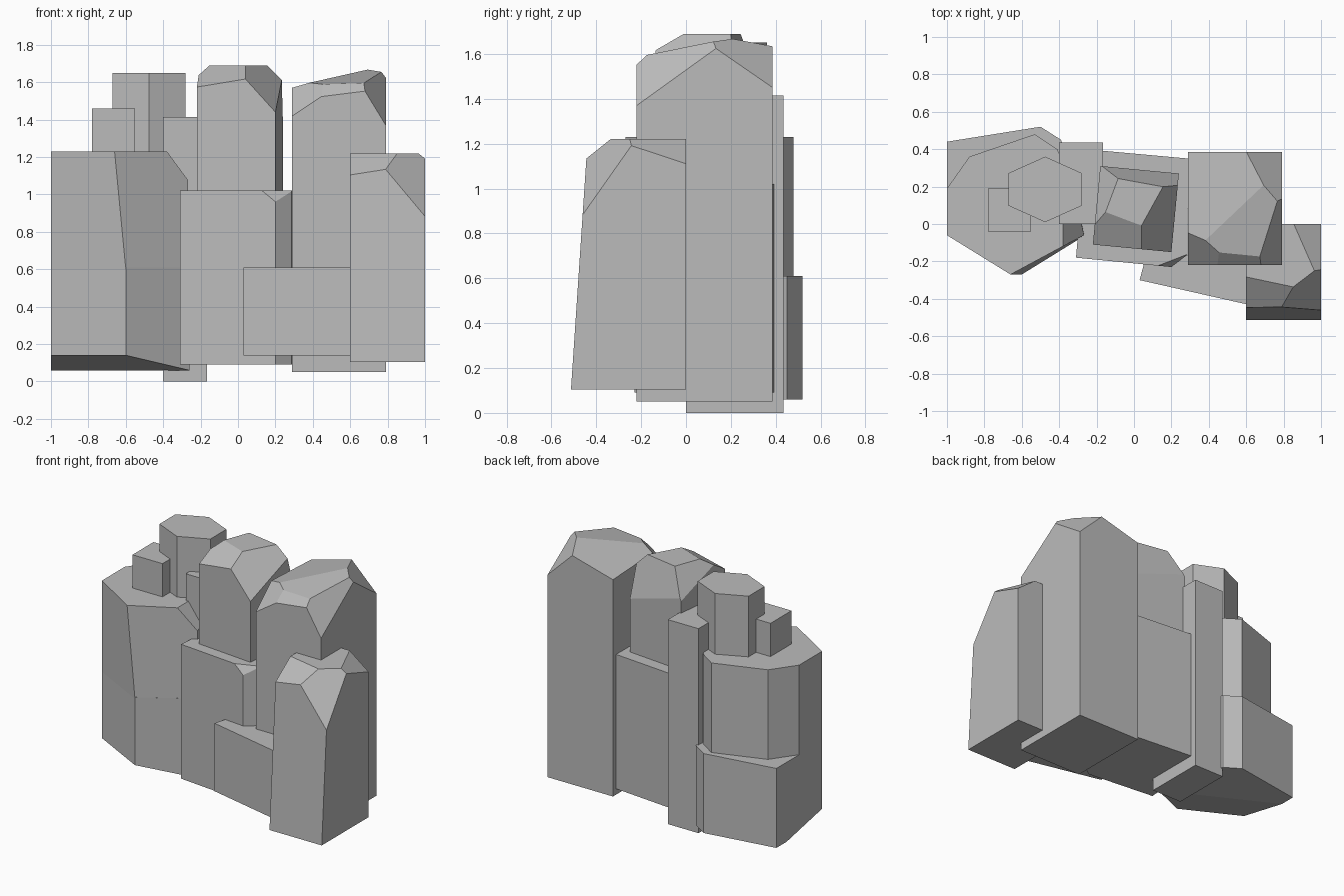
import bpy
import bmesh
from math import cos, sin, radians
from mathutils import Vector

default_cube = bpy.data.objects.get("Cube")
if default_cube:
    bpy.data.objects.remove(default_cube, do_unlink=True)

# One flat stone colour
stone = bpy.data.materials.new("grey stone")
stone.use_nodes = True
stone_colour = (0.5, 0.5, 0.5, 1)
stone.diffuse_color = stone_colour
shader = next(n for n in stone.node_tree.nodes if n.type == "BSDF_PRINCIPLED")
shader.inputs["Base Color"].default_value = stone_colour
shader.inputs["Roughness"].default_value = 0.9


def rectangle(left, right, front, back):
    return [(left, front), (right, front), (right, back), (left, back)]


def chisel(bm, centre, height, slope_x, slope_y, underside=False):
    """Slice along a sloping plane, given its height above the centre."""
    geometry = bm.verts[:] + bm.edges[:] + bm.faces[:]
    bmesh.ops.bisect_plane(
        bm, geom=geometry, dist=0.0001,
        plane_co=Vector((centre[0], centre[1], height)),
        plane_no=Vector((-slope_x, -slope_y, 1)).normalized(),
        clear_outer=not underside, clear_inner=underside)
    rim = [edge for edge in bm.edges if edge.is_boundary]
    if rim:
        bmesh.ops.holes_fill(bm, edges=rim, sides=0)


def rock(name, plan, bottom, top, centre=(0, 0), cuts=(), under=(), top_plan=None):
    """Raise a plan into a block, then chisel its facets."""
    bm = bmesh.new()
    lower = [bm.verts.new((x, y, bottom)) for x, y in plan]
    upper = [bm.verts.new((x, y, top)) for x, y in top_plan or plan]
    bm.faces.new(lower[::-1])
    bm.faces.new(upper)
    for i in range(len(plan)):
        j = (i + 1) % len(plan)
        bm.faces.new((lower[i], lower[j], upper[j], upper[i]))
    for cut in cuts:
        chisel(bm, centre, *cut)
    for cut in under:
        chisel(bm, centre, *cut, underside=True)
    bmesh.ops.recalc_face_normals(bm, faces=bm.faces[:])
    mesh = bpy.data.meshes.new(name)
    bm.to_mesh(mesh)
    bm.free()
    mesh.materials.append(stone)
    obj = bpy.data.objects.new(name, mesh)
    bpy.context.scene.collection.objects.link(obj)
    return obj


# Broad boulder: wide foot with a tilted underside, narrower shoulder above
front_corner = (-0.6, -0.27)
front_rim = [(-1, -0.06), front_corner, (-0.26, -0.06)]
boulder_centre = (-0.63, 0.12)
rock("boulder_foot",
     front_rim + [(-0.27, 0.1), (-0.39, 0.45), (-0.5, 0.52), (-1, 0.44)],
     0.06, 0.61, boulder_centre, under=[(0.063, -0.108, -0.206)])
shoulder_back = [(-0.3, 0.1), (-0.41, 0.4), (-0.53, 0.48), (-0.88, 0.36), (-1, 0.19)]
rock("boulder_shoulder", front_rim + shoulder_back, 0.6, 1.23, boulder_centre,
     cuts=[(1.57, -1.36, 0)],
     top_plan=[(-1, -0.06), (-0.66, -0.27), (-0.27, -0.06)] + shoulder_back)

# Small stones resting on the boulder
hexagon = [(-0.475 + 0.225 * cos(radians(a)), 0.185 + 0.175 * sin(radians(a)))
           for a in range(30, 390, 60)]
rock("hexagonal_stone", hexagon, 1.15, 1.65)
rock("small_cube_stone", rectangle(-0.78, -0.55, -0.04, 0.19), 1.15, 1.46)

# Narrow square pillar at the back
rock("back_pillar", rectangle(-0.4, -0.165, 0, 0.435), 0, 1.415)

# Wide middle block with a clipped front corner
rock("middle_block",
     [(-0.31, -0.18), (0.2, -0.23), (0.285, -0.165), (0.29, 0.35), (-0.26, 0.4)],
     0.09, 1.02, (0, 0.08), cuts=[(1.62, -0.66, 1.7)])

# Faceted stone rising out of the middle block
rock("middle_peak",
     [(-0.22, -0.11), (0.2, -0.15), (0.24, 0.27), (-0.18, 0.31)],
     0.9, 1.69, (0.01, 0.08),
     cuts=[(1.735, 0.22, 0.58),     # front
           (1.773, -1.05, 0.58),    # right
           (1.94, 1.6, -0.6),       # left
           (2.2, -0.64, -3.5)])     # back

# Tall faceted column
rock("tall_column", rectangle(0.29, 0.79, -0.22, 0.385), 0.05, 1.8, (0.54, 0.08),
     cuts=[(1.632, 0.27, -0.047),   # crown, back half
           (1.636, 0.05, 0.185),    # crown, front half
           (1.85, 0.667, 0.88),     # front left
           (1.82, 0.125, 0.95),     # front
           (1.996, -1.64, 0.72),    # right
           (1.904, -0.97, -0.69)])  # back right

# Leaning front stone
rock("front_stone", rectangle(0.6, 1, -0.515, 0), 0.105, 1.22, (0.8, -0.255),
     cuts=[(3.97, 0, 15),           # leaning front
           (1.27, 0.15, 0.71),      # front brow
           (1.391, -1.08, 1.42),    # front right
           (1.345, -0.75, -0.33)])  # back right

# Low slab between the middle block and the front stone
rock("low_slab", [(0.03, -0.3), (0.65, -0.44), (0.7, -0.2), (0.07, -0.15)], 0.14, 0.61)
